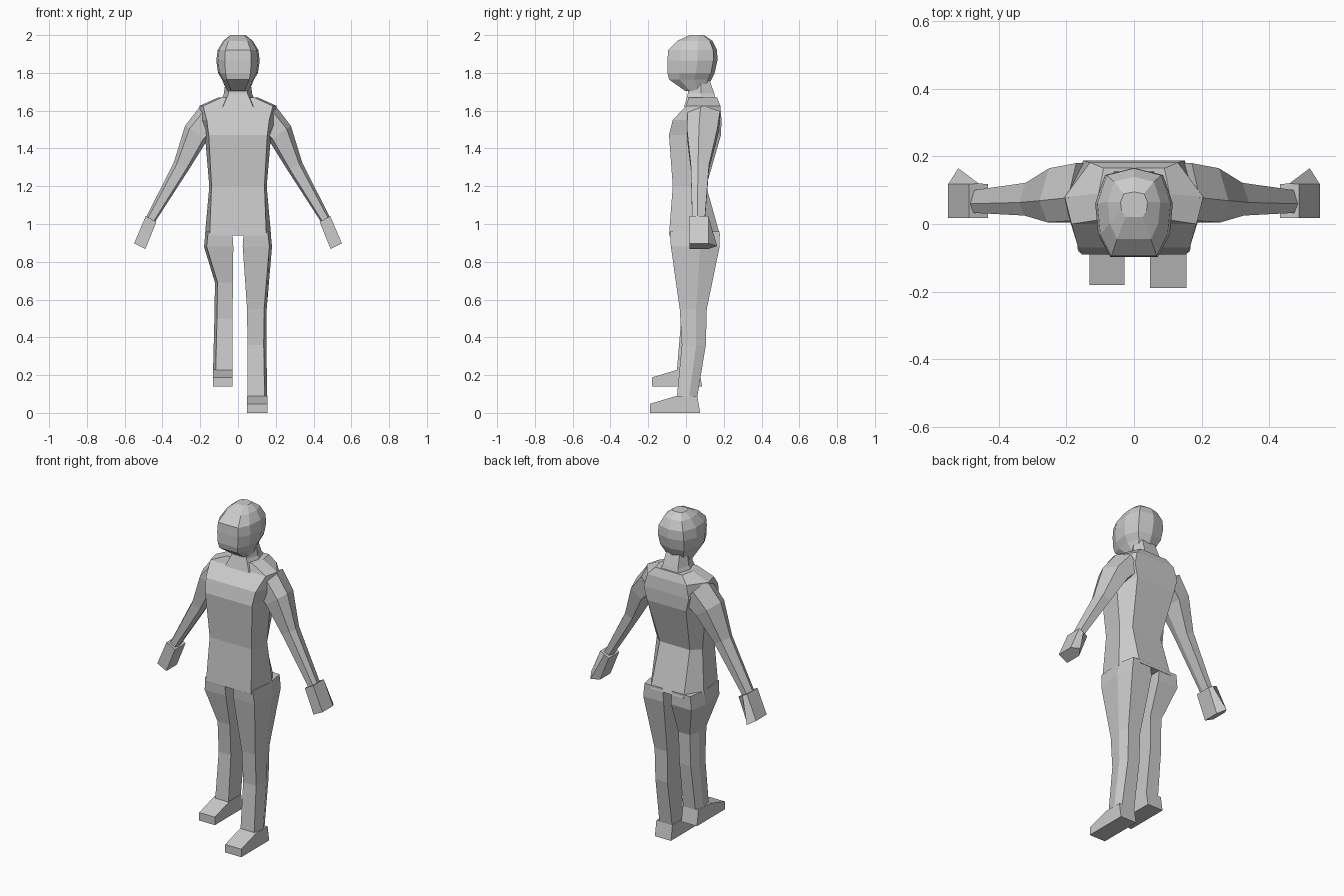
import bpy, bmesh

if "Cube" in bpy.data.objects:
    bpy.data.objects.remove(bpy.data.objects["Cube"])


def finish(name, bm):
    bmesh.ops.recalc_face_normals(bm, faces=bm.faces[:])
    me = bpy.data.meshes.new(name)
    bm.to_mesh(me)
    bm.free()
    ob = bpy.data.objects.new(name, me)
    bpy.context.collection.objects.link(ob)
    return ob


def loft(name, rings):
    """Skin matching rings of 3D points and cap both ends."""
    bm = bmesh.new()
    vs = [[bm.verts.new(p) for p in r] for r in rings]
    n = len(vs[0])
    for a, b in zip(vs, vs[1:]):
        for i in range(n):
            j = (i + 1) % n
            bm.faces.new((a[i], a[j], b[j], b[i]))
    bm.faces.new(vs[0])
    bm.faces.new(vs[-1])
    return finish(name, bm)


def sym(z, half):
    """Complete a half outline (front to back) across x = 0."""
    other = [(-x, y) for x, y in reversed(half) if x > 0]
    return [(x, y, z) for x, y in half + other]


# torso: z, front / side / back half widths, front / side / back depths
torso = [
    (0.94, .150, .175, .11, -.090, .08, .180),
    (1.20, .140, .152, .10, -.070, .06, .107),
    (1.47, .155, .175, .13, -.090, .06, .185),
    (1.55, .165, .205, .15, -.070, .06, .188),
    (1.625, .185, .205, .13, .000, .08, .182),
    (1.67, .085, .105, .09, .015, .09, .165),
]
loft("torso", [sym(z, [(wf, yf), (ws, ys), (wb, yb)])
               for z, wf, ws, wb, yf, ys, yb in torso])

# neck
neck = [(1.62, .08, .10, -.01, .17), (1.69, .05, .075, .01, .15),
        (1.76, .045, .065, .01, .125)]
loft("neck", [sym(z, [(wf, yf), (ws, .08), (wf, yb)])
              for z, wf, ws, yf, yb in neck])

# head: z, face half width, side half width, front, back
head = [
    (1.705, .035, .060, -.005, .10),
    (1.765, .060, .085, -.090, .135),
    (1.80, .066, .106, -.098, .152),
    (1.865, .070, .115, -.098, .166),
    (1.92, .067, .108, -.095, .165),
    (1.97, .050, .078, -.045, .140),
    (2.00, .025, .040, .020, .095),
]
rings = []
for z, wf, ws, yf, yb in head:
    d = yb - yf
    rings.append(sym(z, [(wf, yf), (ws * .92, yf + .25 * d), (ws, yf + .6 * d),
                         (ws * .75, yf + .92 * d), (0, yb)]))
loft("head", rings)

# arms: inner (x, z), outer (x, z), front y, back y
arm = [
    ((.10, 1.50), (.195, 1.63), .01, .18),
    ((.165, 1.44), (.280, 1.52), .005, .165),
    ((.262, 1.285), (.340, 1.325), .025, .122),
    ((.440, 1.01), (.487, 1.035), .033, .10),
]
# hands: same, plus the y of the rear ridge
hand = [
    ((.432, 1.012), (.488, 1.042), .018, .118, .12),
    ((.490, .868), (.550, .898), .018, .118, .165),
]
for side, s in (("right", 1), ("left", -1)):
    def pt(a, b, t, y):
        return (s * (a[0] + (b[0] - a[0]) * t), y, a[1] + (b[1] - a[1]) * t)

    loft(side + "_arm", [
        [pt(a, b, t, y0 + (y1 - y0) * u) for t, u in
         ((0, .4), (.15, 0), (.8, 0), (1, .4), (.75, 1), (.15, 1))]
        for a, b, y0, y1 in arm])
    loft(side + "_hand", [
        [pt(a, b, 0, y0), pt(a, b, 1, y0), pt(a, b, 1, y1),
         pt(a, b, .5, ridge), pt(a, b, 0, y1)]
        for a, b, y0, y1, ridge in hand])


# legs: z, inner x, outer x, front y, back y
def leg(name, s, rows):
    rings = []
    for z, x0, x1, y0, y1 in rows:
        ym = y0 + .6 * (y1 - y0)
        rings.append([(s * x, y, z) for x, y in
                      ((x0, y0), (x1 - .014, y0), (x1, ym), (x1 - .02, y1), (x0, y1))])
    loft(name, rings)


leg("right_leg", 1, [
    (.96, .03, .172, -.086, .178), (.88, .025, .18, -.08, .178),
    (.55, .048, .152, -.033, .11), (.36, .05, .15, -.022, .105),
    (.085, .05, .155, -.048, .06)])
leg("left_leg", -1, [
    (.96, .03, .172, -.086, .178), (.88, .025, .18, -.08, .178),
    (.69, .026, .122, -.04, .11), (.50, .03, .125, -.025, .105),
    (.225, .03, .132, -.048, .07)])


# feet: side outline swept across the width
def foot(name, x0, x1, lift, shift):
    outline = [(-.19, 0), (.075, 0), (.06, .09), (-.05, .09), (-.19, .048)]
    loft(name, [[(x, y + shift, z + lift) for y, z in outline] for x in (x0, x1)])


foot("right_foot", .048, .155, 0, 0)
foot("left_foot", -.132, -.028, .14, .01)
